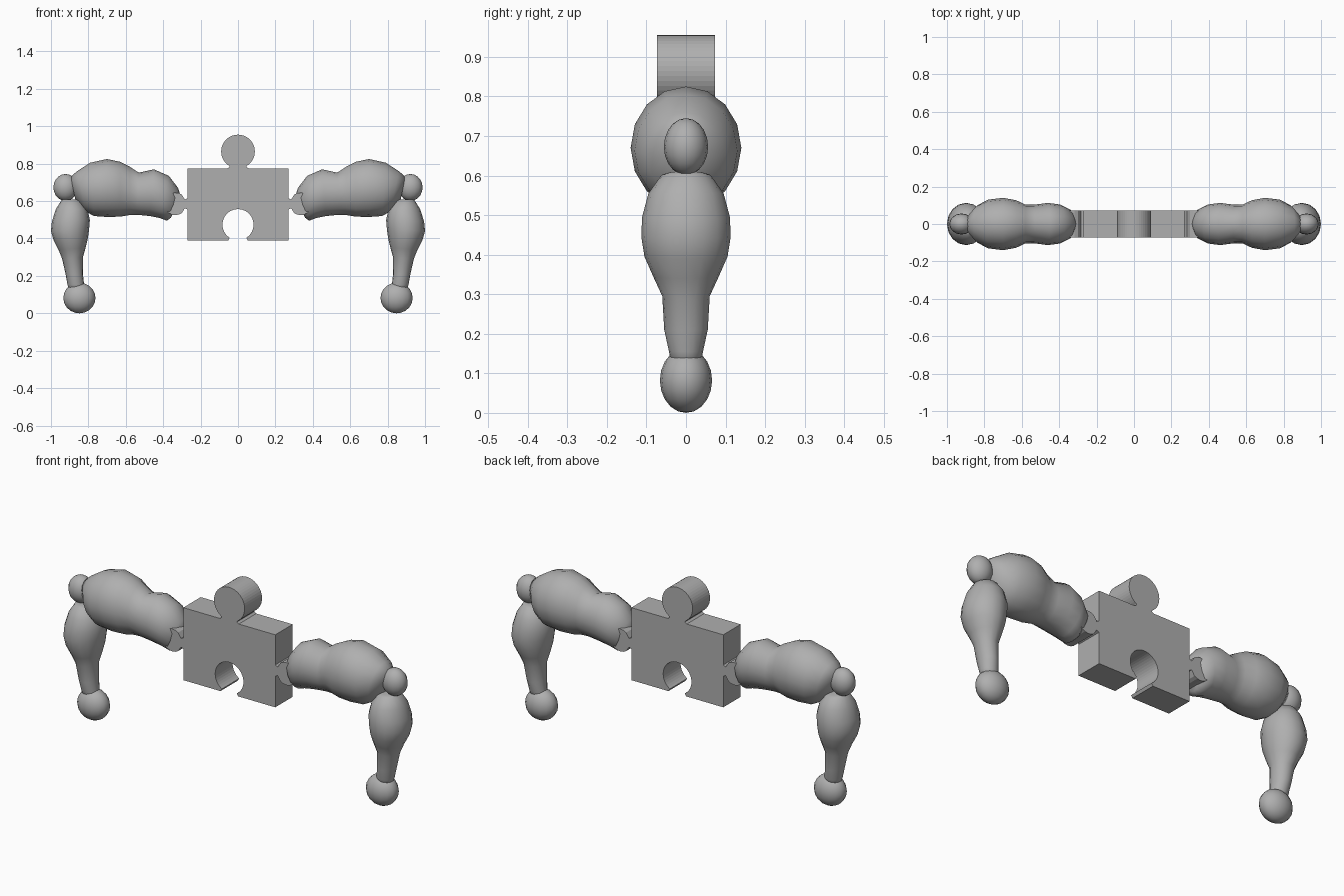
import bpy, bmesh
from math import sin, cos, pi, radians
from mathutils import Matrix, Vector

if "Cube" in bpy.data.objects:
    bpy.data.objects.remove(bpy.data.objects["Cube"])

# One dark grey finish for every part
grey = bpy.data.materials.new("dark_grey")
grey.diffuse_color = (0.43, 0.43, 0.43, 1)
grey.use_nodes = True
grey.node_tree.nodes["Principled BSDF"].inputs["Base Color"].default_value = grey.diffuse_color


def make_object(name, bm, smooth=False, mirror=False):
    bmesh.ops.recalc_face_normals(bm, faces=bm.faces[:])
    me = bpy.data.meshes.new(name)
    for f in bm.faces:
        f.smooth = smooth
    bm.to_mesh(me)
    bm.free()
    me.materials.append(grey)
    ob = bpy.data.objects.new(name, me)
    bpy.context.collection.objects.link(ob)
    if mirror:
        ob.modifiers.new("mirror", 'MIRROR')
    return ob


def arc(cx, cz, r, a0, a1, n):
    return [(cx + r * cos(radians(a0 + (a1 - a0) * i / n)),
             cz + r * sin(radians(a0 + (a1 - a0) * i / n))) for i in range(n + 1)]


def loft(name, sections, sides=16):
    """Skin ellipses; each spans two points in the xz plane, with a half width in y."""
    bm = bmesh.new()
    rings = []
    for x1, z1, x2, z2, ry in sections:
        a, b = Vector((x1, 0, z1)), Vector((x2, 0, z2))
        mid, half = (a + b) / 2, (a - b) / 2
        rings.append([bm.verts.new(mid + half * cos(2 * pi * i / sides)
                                   + Vector((0, ry * sin(2 * pi * i / sides), 0)))
                      for i in range(sides)])
    for r0, r1 in zip(rings, rings[1:]):
        for i in range(sides):
            j = (i + 1) % sides
            bm.faces.new((r0[i], r0[j], r1[j], r1[i]))
    bm.faces.new(rings[0])
    bm.faces.new(rings[-1])
    return make_object(name, bm, True, True)


def ball(name, centre, radii):
    bm = bmesh.new()
    m = Matrix.Translation(centre) @ Matrix.Diagonal((*radii, 1))
    bmesh.ops.create_uvsphere(bm, u_segments=16, v_segments=10, radius=1, matrix=m)
    return make_object(name, bm, True, True)


# Jigsaw body: right half of the outline, mirrored and extruded
half = arc(0, 0.865, 0.09, 90, -58, 18)                    # top knob
half += [(0.045, 0.783), (0.056, 0.775), (0.27, 0.775)]
half += [(0.27, 0.615), (0.284, 0.608)]
half += arc(0.335, 0.585, 0.06, 125, -125, 14)             # side knob
half += [(0.284, 0.562), (0.27, 0.555)]
half += [(0.27, 0.39), (0.052, 0.39)]
half += arc(0, 0.474, 0.083, -58, 90, 18)                  # bottom socket
outline = half + [(-x, z) for x, z in reversed(half[1:-1])]
bm = bmesh.new()
face = bm.faces.new([bm.verts.new((x, -0.073, z)) for x, z in outline])
ext = bmesh.ops.extrude_face_region(bm, geom=[face], use_keep_orig=True)
bmesh.ops.translate(bm, vec=(0, 0.146, 0),
                    verts=[v for v in ext["geom"] if isinstance(v, bmesh.types.BMVert)])
make_object("puzzle_body", bm)

# Upper limbs with two muscle bulges
loft("upper_limb", [
    (0.305, 0.62, 0.360, 0.51, 0.040),
    (0.320, 0.67, 0.380, 0.495, 0.082),
    (0.37, 0.735, 0.42, 0.510, 0.104),
    (0.45, 0.77, 0.47, 0.520, 0.113),
    (0.53, 0.752, 0.54, 0.527, 0.103),
    (0.58, 0.785, 0.58, 0.525, 0.103),
    (0.63, 0.81, 0.63, 0.517, 0.127),
    (0.70, 0.825, 0.70, 0.515, 0.140),
    (0.79, 0.805, 0.77, 0.520, 0.130),
    (0.86, 0.76, 0.815, 0.545, 0.100),
    (0.895, 0.73, 0.87, 0.610, 0.048),
])

# Elbow knobs
ball("elbow", (0.922, 0, 0.673), (0.065, 0.056, 0.072))

# Lower limbs, tapering to the wrist
loft("lower_limb", [
    (0.935, 0.610, 0.850, 0.607, 0.040),
    (0.945, 0.603, 0.838, 0.600, 0.062),
    (0.975, 0.555, 0.805, 0.555, 0.095),
    (0.995, 0.49, 0.792, 0.50, 0.111),
    (1.0, 0.44, 0.796, 0.45, 0.113),
    (0.986, 0.39, 0.803, 0.40, 0.105),
    (0.96, 0.34, 0.815, 0.35, 0.083),
    (0.94, 0.29, 0.829, 0.30, 0.060),
    (0.922, 0.21, 0.829, 0.21, 0.055),
    (0.912, 0.155, 0.823, 0.155, 0.043),
    (0.90, 0.11, 0.820, 0.11, 0.035),
])

# Fists
ball("fist", (0.848, 0, 0.082), (0.086, 0.066, 0.082))
